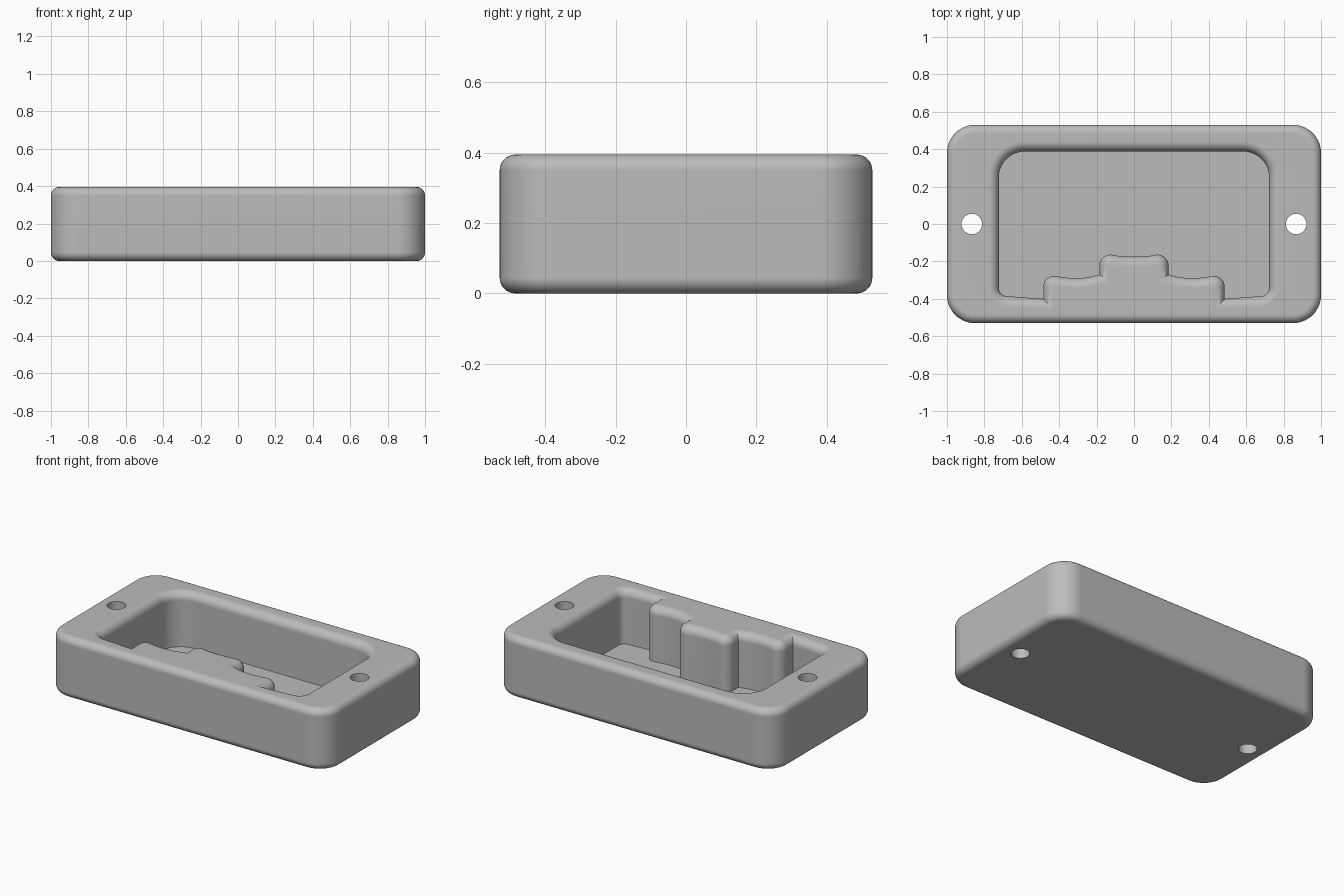
import bpy, bmesh, math
from mathutils import Vector

if "Cube" in bpy.data.objects:
    bpy.data.objects.remove(bpy.data.objects["Cube"])

HEIGHT, FLOOR, EDGE, LIP = 0.395, 0.045, 0.045, 0.052


def rounded(points, steps=10):
    """Counter-clockwise outline from (x, y, corner radius) points."""
    out, n = [], len(points)
    for i, (x, y, r) in enumerate(points):
        p = Vector((x, y))
        if r == 0:
            out.append(p)
            continue
        u1 = (p - Vector(points[i - 1][:2])).normalized()
        u2 = (Vector(points[(i + 1) % n][:2]) - p).normalized()
        turn = u1.angle(u2)
        reach = r * math.tan(turn / 2)
        c = p + (u2 - u1).normalized() * r / math.cos(turn / 2)
        a, b = p - u1 * reach - c, p + u2 * reach - c
        for k in range(steps + 1):
            t = k / steps
            out.append(c + (a * math.sin((1 - t) * turn) + b * math.sin(t * turn)) / math.sin(turn))
    return out


def offset(outline, d):
    """Move an outline outward by d with mitred corners."""
    out, n = [], len(outline)
    for i, p in enumerate(outline):
        u1 = (p - outline[i - 1]).normalized()
        u2 = (outline[(i + 1) % n] - p).normalized()
        n1, n2 = Vector((u1.y, -u1.x)), Vector((u2.y, -u2.x))
        out.append(p + (n1 + n2) * d / (1 + n1.dot(n2)))
    return out


bm = bmesh.new()


def loft(levels):
    """Skin (outline, z) levels and return the first and last rings."""
    rings = [[bm.verts.new((p.x, p.y, z)) for p in o] for o, z in levels]
    for a, b in zip(rings, rings[1:]):
        for i in range(len(a)):
            j = (i + 1) % len(a)
            bm.faces.new((a[i], a[j], b[j], b[i]))
    return rings[0], rings[-1]


def cap(rings):
    """Fill a flat area bounded by one ring and its holes."""
    edges = []
    for r in rings:
        for i in range(len(r)):
            e = bm.edges.get((r[i - 1], r[i]))
            edges.append(e or bm.edges.new((r[i - 1], r[i])))
    bmesh.ops.triangle_fill(bm, use_beauty=True, use_dissolve=False, edges=edges)


arc = [k / 8 * math.pi / 2 for k in range(9)]

# Outer shell with rounded bottom and top edges
block = rounded([(-1, -.53, .15), (1, -.53, .15), (1, .53, .15), (-1, .53, .15)], 14)
bottom_curve = [(offset(block, -EDGE * (1 - math.sin(a))), EDGE * (1 - math.cos(a))) for a in arc]
top_curve = [(o, HEIGHT - z) for o, z in reversed(bottom_curve)]
outer_bottom, outer_top = loft(bottom_curve + top_curve)

# Pocket with a stepped front wall and a rounded lip
half = [(.08, -.171, 0), (.185, -.152, .06), (.185, -.27, 0), (.25, -.286, 0),
        (.32, -.291, 0), (.39, -.284, 0), (.485, -.26, .06), (.485, -.40, 0),
        (.723, -.383, .045), (.723, .388, .14)]
pocket = rounded([(0, -.175, 0)] + half + [(-x, y, r) for x, y, r in reversed(half)])
lip = [(offset(pocket, LIP * (1 - math.cos(a))), HEIGHT - LIP * (1 - math.sin(a))) for a in arc]
pocket_floor, pocket_top = loft([(pocket, FLOOR)] + lip)
cap([pocket_floor])

# Through holes at both ends
holes = []
for side in (-1, 1):
    circle = [Vector((side * .867 + .055 * math.cos(k * math.pi / 16),
                      .055 * math.sin(k * math.pi / 16))) for k in range(32)]
    holes.append(loft([(circle, 0), (circle, HEIGHT)]))

# Flat bottom and top rim
cap([outer_bottom] + [h[0] for h in holes])
cap([outer_top, pocket_top] + [h[1] for h in holes])
bmesh.ops.recalc_face_normals(bm, faces=bm.faces[:])

mesh = bpy.data.meshes.new("tray_body")
bm.to_mesh(mesh)
bm.free()
body = bpy.data.objects.new("tray_body", mesh)
bpy.context.collection.objects.link(body)

grey = bpy.data.materials.new("light_grey")
grey.diffuse_color = (0.5, 0.5, 0.5, 1)
grey.use_nodes = True
grey.node_tree.nodes["Principled BSDF"].inputs["Base Color"].default_value = grey.diffuse_color
mesh.materials.append(grey)

bpy.context.view_layer.objects.active = body
body.select_set(True)
bpy.ops.object.shade_smooth_by_angle(angle=math.radians(35))
normals = body.modifiers.new("flat_face_normals", 'WEIGHTED_NORMAL')
normals.keep_sharp = True
